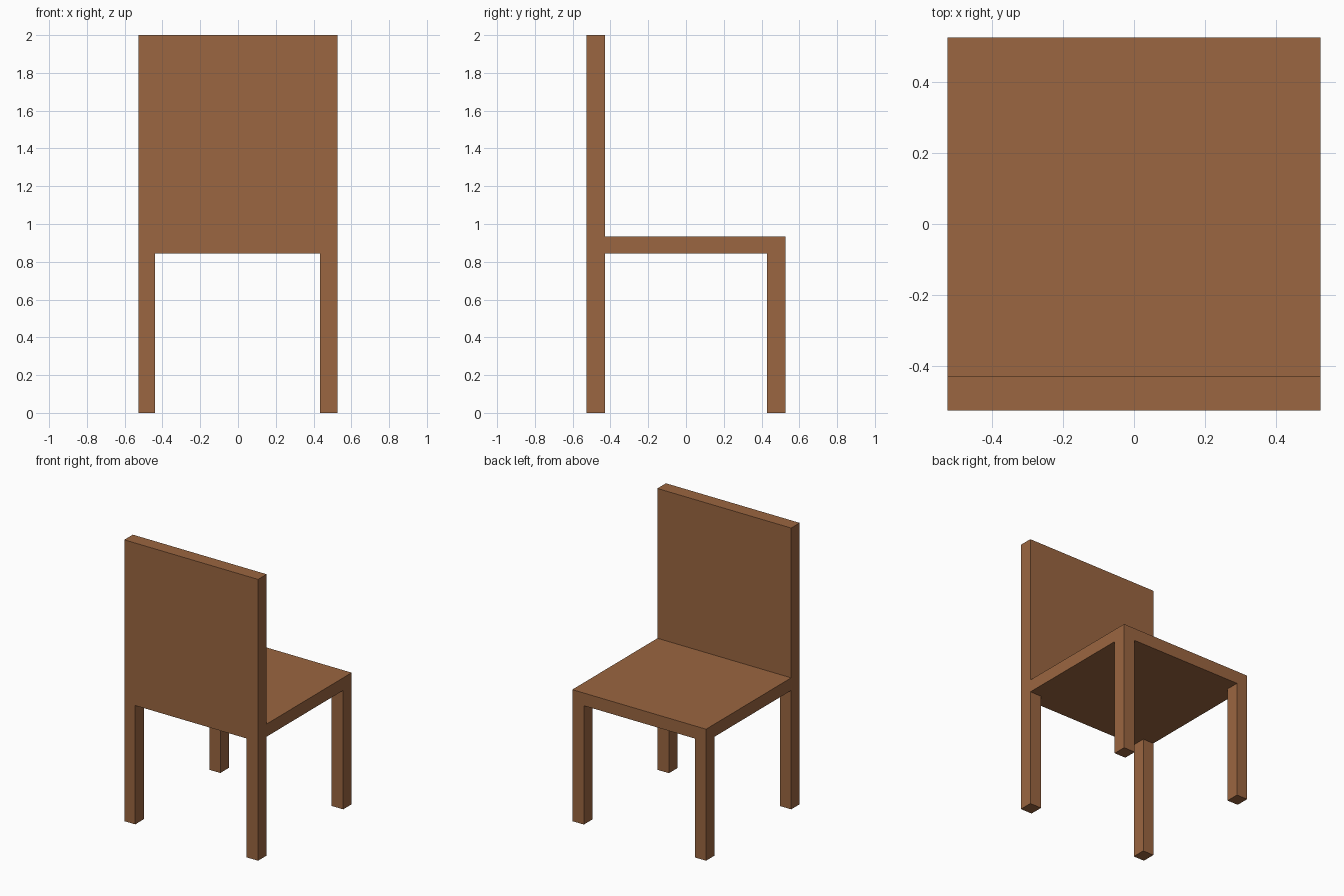
import bpy, bmesh
from mathutils import Vector

if "Cube" in bpy.data.objects:
    bpy.data.objects.remove(bpy.data.objects["Cube"])

wood = bpy.data.materials.new("brown wood")
wood.diffuse_color = (0.328, 0.133, 0.052, 1)
wood.use_nodes = True
wood.node_tree.nodes["Principled BSDF"].inputs["Base Color"].default_value = wood.diffuse_color

H = 0.526                # half width and half depth
SEAT_LOW, SEAT_TOP = 0.845, 0.935
BACK_IN = -0.43          # inner face of the backrest


def box(name, lo, hi):
    """Box between two opposite corners."""
    lo, hi = Vector(lo), Vector(hi)
    bm = bmesh.new()
    bmesh.ops.create_cube(bm, size=1)
    bmesh.ops.scale(bm, vec=hi - lo, verts=bm.verts)
    bmesh.ops.translate(bm, vec=(lo + hi) / 2, verts=bm.verts)
    mesh = bpy.data.meshes.new(name)
    bm.to_mesh(mesh)
    bm.free()
    mesh.materials.append(wood)
    obj = bpy.data.objects.new(name, mesh)
    bpy.context.collection.objects.link(obj)
    return obj


# Seat slab and tall backrest panel
box("seat", (-H, BACK_IN, SEAT_LOW), (H, H, SEAT_TOP))
box("backrest", (-H, -H, SEAT_LOW), (H, BACK_IN, 2.0))

# Four square legs flush with the corners
for side, x0, x1 in (("left", -H, -0.44), ("right", 0.435, H)):
    for end, y0, y1 in (("backrest", -H, BACK_IN), ("seat", 0.43, H)):
        box(f"{side}_{end}_leg", (x0, y0, 0), (x1, y1, SEAT_LOW))
